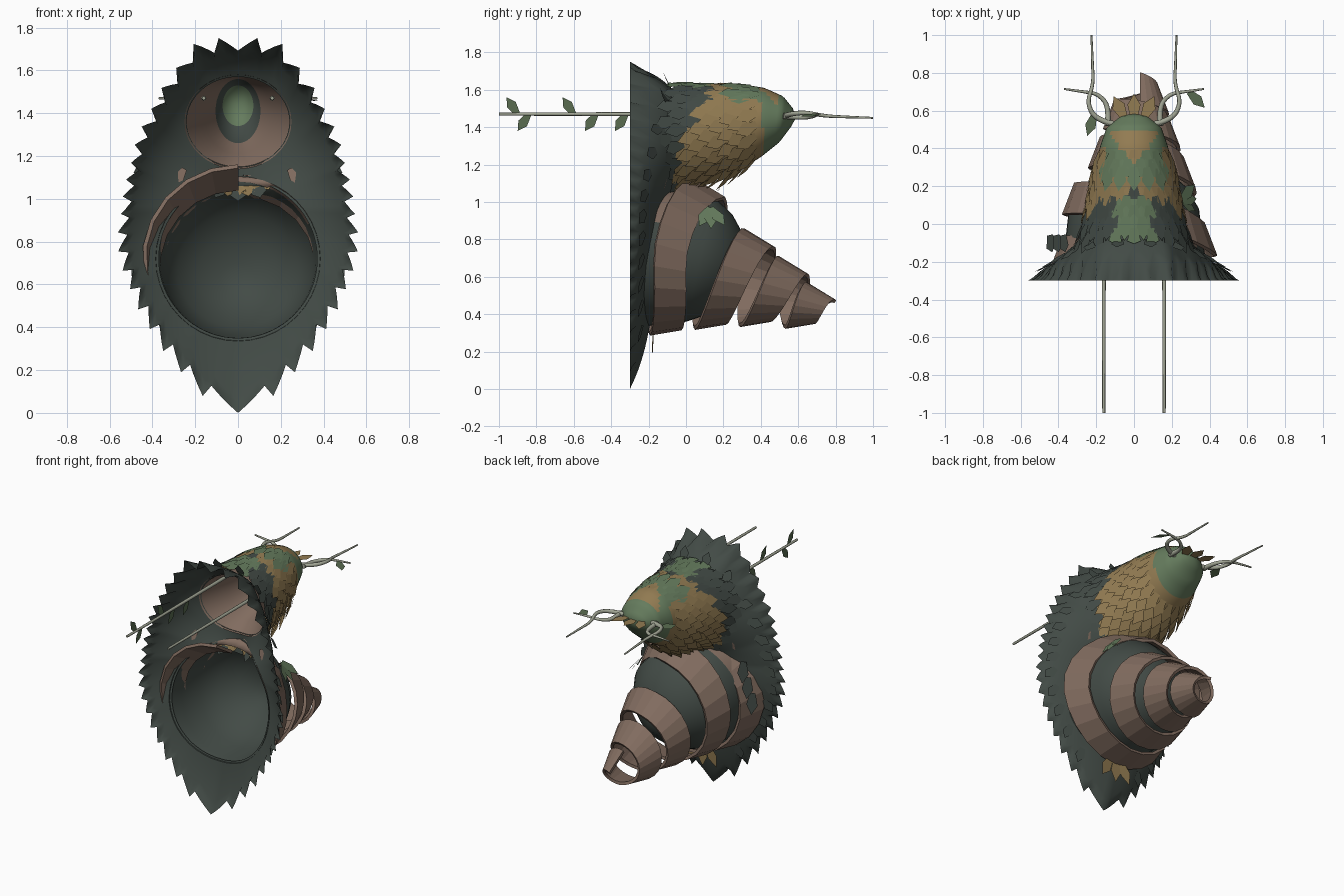
import bpy, bmesh
from math import sin, cos, pi, exp, atan2, hypot
from mathutils import Vector

cube = bpy.data.objects.get("Cube")
if cube:
    bpy.data.objects.remove(cube)


def material(name, rgb):
    m = bpy.data.materials.new(name)
    m.use_nodes = True
    m.diffuse_color = (*rgb, 1)
    m.node_tree.nodes["Principled BSDF"].inputs["Base Color"].default_value = (*rgb, 1)
    return m


MATS = [material("dark cloak", (.055, .07, .061)), material("bark brown", (.22, .15, .115)),
        material("feather tan", (.29, .2, .085)), material("moss green", (.13, .2, .11)),
        material("twig grey", (.36, .38, .3)), material("leaf green", (.1, .15, .08))]
DARK, BARK, TAN, MOSS, TWIG, LEAF = range(6)


def finish(name, bm, smooth=True):
    mesh = bpy.data.meshes.new(name)
    bmesh.ops.recalc_face_normals(bm, faces=bm.faces)
    bm.to_mesh(mesh)
    bm.free()
    for m in MATS:
        mesh.materials.append(m)
    ob = bpy.data.objects.new(name, mesh)
    bpy.context.collection.objects.link(ob)
    for p in mesh.polygons:
        p.use_smooth = smooth
    return ob


def interp(t, table):
    """Piecewise linear lookup; each row is a key followed by its values."""
    for a, b in zip(table, table[1:]):
        if t <= b[0]:
            break
    k = (t - a[0]) / (b[0] - a[0])
    return [p + (q - p) * k for p, q in zip(a[1:], b[1:])]


def ring_point(ty, tz, by, bz, w, a):
    """Point on a tilted ellipse spanning a top and a bottom point."""
    c = (cos(a) + 1) / 2
    return Vector((-sin(a) * w, by + (ty - by) * c, bz + (tz - bz) * c))


def loft(name, rings, tip, rule):
    bm = bmesh.new()
    vs = [[bm.verts.new(p) for p in r] for r in rings]
    n = len(rings[0])
    for r, s in zip(vs, vs[1:]):
        for i in range(n):
            bm.faces.new((r[i], r[(i + 1) % n], s[(i + 1) % n], s[i]))
    end = bm.verts.new(tip)
    for i in range(n):
        bm.faces.new((vs[-1][i], vs[-1][(i + 1) % n], end))
    for f in bm.faces:
        f.material_index = rule(f.calc_center_median())
    return finish(name, bm)


def feather(bm, base, along, normal, length, width, mat, lift=.0):
    """Pointed flat plate starting at base."""
    d, nrm = along.normalized(), normal.normalized()
    s = d.cross(nrm) * width / 2
    pts = [base - s * .5, base + d * length * .55 - s + nrm * lift * .6,
           base + d * length + nrm * lift, base + d * length * .55 + s + nrm * lift * .6, base + s * .5]
    bm.faces.new([bm.verts.new(p) for p in pts]).material_index = mat


# Cloak: a shallow pointed shell with toothed rim and two openings
OUTLINE = [(0, 1.74), (.2, 1.71), (.28, 1.6), (.4, 1.4), (.49, 1.15), (.53, .95), (.55, .78),
           (.49, .58), (.4, .4), (.27, .22), (.14, .08), (0, 0)]
MID = .95
POLAR = [(atan2(x, z - MID), hypot(x, z - MID)) for x, z in OUTLINE]


def cloak_y(x, z):
    phi = min(abs(atan2(x, z - MID)), pi)
    s = hypot(x, z - MID) / interp(phi, POLAR)[0]
    up, low = max(cos(phi), 0), max(-cos(phi), 0)
    return -.3 + (.2 + .13 * up * up - .04 * low) * (1 - exp(-max(0, 1 - s) / (.33 - .18 * up)))


def rest_on_cloak(p, gap):
    p.y = max(p.y, cloak_y(p.x, p.z) + gap)
    return p


HOLES = [(.72, .37, .37), (1.36, .24, .21)]


def hole_factor(p, hole):
    return hypot(p.x / hole[1], (p.z - hole[0]) / hole[2])


TEETH, STEPS, RINGS = 21, 4, 26
N = 2 * TEETH * STEPS
bm = bmesh.new()
grid = []
for k in range(RINGS):
    s, row = 1 - k / RINGS, []
    for i in range(N):
        j = i if i <= N // 2 else N - i
        phi = pi * j / (N // 2)
        reach = .06 if j > N // 2 - STEPS else .11
        saw = 1 if j == N // 2 else .94 + reach * (j % STEPS) / STEPS
        r = interp(phi, POLAR)[0] * s * (1 + (saw - 1) * max(0, 1 - 4 * (1 - s)))
        x, z = r * sin(phi) * (1 if i <= N // 2 else -1), MID + r * cos(phi)
        row.append(bm.verts.new((x, -.3 if k == 0 else cloak_y(x, z), z)))
    grid.append(row)
for r, q in zip(grid, grid[1:]):
    for i in range(N):
        face = (r[i], r[(i + 1) % N], q[(i + 1) % N], q[i])
        c = sum((v.co for v in face), Vector()) / 4
        if all(hole_factor(c, h) > 1 for h in HOLES):
            bm.faces.new(face)
bmesh.ops.delete(bm, geom=[v for v in bm.verts if not v.link_faces], context='VERTS')
# Round off the edges of the openings
rim_verts = set(grid[0])
for v in bm.verts:
    if v.is_boundary and v not in rim_verts:
        h = min(HOLES, key=lambda h: abs(hole_factor(v.co, h) - 1))
        k = hole_factor(v.co, h)
        v.co.x, v.co.z = v.co.x / k, h[0] + (v.co.z - h[0]) / k
        v.co.y = cloak_y(v.co.x, v.co.z)
finish("cloak", bm)

# A layer of feathers lying on the outside of the cloak
bm = bmesh.new()
for side in (-1, 1):
    for i in range(12):
        phi = pi * (i + .5) / 13
        r = interp(phi, POLAR)[0] * .84
        x, z = side * r * sin(phi), MID + r * cos(phi)
        out = Vector((x, 0, z - MID)).normalized()
        feather(bm, Vector((x, cloak_y(x, z), z)), out + Vector((0, -.4, -.9 if phi > .6 else 0)),
                out * .5 + Vector((0, 1, 0)), .1, .07, DARK)
for v in bm.verts:
    rest_on_cloak(v.co, .006)
finish("cloak_feathers", bm)

# Hollow belly dome opening into the cloak, with bark showing at its upper lip
SEG = 40
ANG = [2 * pi * i / SEG for i in range(SEG)]
rim = [Vector((-.385 * sin(a), 0, .72 + .385 * cos(a))) for a in ANG]
for p in rim:
    p.y = cloak_y(p.x, p.z) - .006
DOME = [(-.05, 1.08, -.15, .35, .365), (.15, 1.03, 0, .36, .345), (.25, .93, .12, .4, .28),
        (.31, .82, .22, .47, .19), (.33, .7, .3, .55, .08)]
loft("belly_dome", [rim] + [[ring_point(*d, a) for a in ANG] for d in DOME], (0, .33, .63),
     lambda c: BARK if c.z > .88 and hypot(c.x, c.z - .72) > .357 else DARK)

# Spiral bark ribbon winding down to a point
TOP = [(0, -.15, 1.1), (.75, -.13, 1.08), (1, .12, 1.07), (2, .39, .8), (3, .57, .655), (4, .72, .515)]
BOTTOM = [(0, -.2, .31), (.5, -.11, .31), (1.5, .13, .34), (2.5, .37, .355), (3.5, .61, .345), (4, .67, .35)]
bm = bmesh.new()
TURN = 22
prev = None
for i in range(4 * TURN + 1):
    t = i / TURN
    a = 2 * pi * t
    (ty, tz), (by, bz) = interp(t, TOP), interp(t, BOTTOM)
    c = ring_point(ty, tz, by, bz, (tz - bz) / 2 + .015, a) + Vector((.008 * t, 0, 0))
    radial = Vector((-sin(a), 0, cos(a)))
    half = (Vector((0, .9, -.2)) - radial * .35) * (.095 - .002 * t)
    cur = [bm.verts.new(c - half), bm.verts.new(c + half)]
    if prev:
        bm.faces.new((prev[0], cur[0], cur[1], prev[1])).material_index = BARK
    prev = cur
spiral = finish("bark_spiral", bm, False)
thick = spiral.modifiers.new("Thickness", 'SOLIDIFY')
thick.thickness, thick.offset = .02, 0

# Neck and head
NECK = [(0, -.06, 1.64, -.2, 1.04, .3), (.2, .1, 1.635, .04, 1.09, .25), (.5, .3, 1.63, .25, 1.15, .21),
        (.7, .42, 1.61, .4, 1.24, .18), (.85, .52, 1.565, .5, 1.32, .145), (1, .572, 1.5, .56, 1.4, .075)]


def neck_point(v, a):
    return ring_point(*interp(v, NECK), a)


def plumage(c):
    if .32 < c.y < .5 and c.z > 1.5 and abs(c.x) < .03 + .6 * (c.y - .32):
        return TAN
    if c.y > .41 or (c.y > .24 and c.z > 1.54):
        return MOSS
    if c.y < .14 and c.z > 1.55 and abs(c.x) < .1:
        return MOSS
    return DARK if c.y < -.14 + .55 * (c.z - 1.1) else TAN


loft("head", [[rest_on_cloak(neck_point(k / 32, a), .003) for a in ANG] for k in range(33)],
     (0, .588, 1.45), plumage)

# Overlapping neck feathers sweeping backwards
bm = bmesh.new()
for k in range(9):
    v = .05 + k * .075
    for i in range(20):
        a = 2 * pi * (i + .5 * (k % 2)) / 20
        p, q = neck_point(v, a), neck_point(v + .04, a)
        nrm = (neck_point(v, a + .05) - neck_point(v, a - .05)).cross(q - p)
        if nrm.dot(p - Vector((0, p.y, 1.37))) < 0:
            nrm = -nrm
        nrm.normalize()
        feather(bm, p + nrm * .004, p - q + Vector((0, 0, -.006)), nrm, .13, .075,
                plumage(p - Vector((0, .05, 0))), .018)
for v in bm.verts:
    rest_on_cloak(v.co, .008)
# Beak tuft and the tail feathers under the belly
for x in (-.5, 0, .5):
    feather(bm, Vector((x * .1, .56, 1.47)), Vector((x, 1, 0)), Vector((0, 0, 1)), .13, .07, TAN)
    feather(bm, Vector((x * .08, cloak_y(0, .32) + .02, .32)), Vector((x, -.15, -1)),
            Vector((0, 1, -.2)), .16, .08, TAN, .02)
finish("neck_feathers", bm, False)

# Bark scraps inside the cloak and dark tatters over the first spiral turn
bm = bmesh.new()
for x in (-.25, .24):
    z = 1.14
    feather(bm, Vector((x, cloak_y(x, z) - .012, z)), Vector((x, -.15, -.4)), Vector((0, -1, 0)), .09, .05, BARK)
for z in (1.0, .9, .8):
    x = -.425 + (z - .8) * .35
    feather(bm, Vector((x, -.13, z)), Vector((-.1, .35, -.7)), Vector((-1, .3, .3)), .14, .09, DARK, .02)
finish("tatters", bm, False)

# Layered lining seen through the neck opening
collar = [Vector((-.25 * sin(a), 0, 1.36 + .22 * cos(a))) for a in ANG]
for p in collar:
    p.y = cloak_y(p.x, p.z) - .006
LINING = [(.15, 1.57, .1, 1.21, .16), (.3, 1.56, .3, 1.26, .105), (.38, 1.53, .38, 1.34, .072)]
loft("neck_lining", [collar] + [[ring_point(*d, a) for a in ANG] for d in LINING], (0, .45, 1.44),
     lambda c: BARK if c.y < .27 else DARK if c.y < .36 else MOSS)


def twig(name, pts, r0, r1):
    cu = bpy.data.curves.new(name, 'CURVE')
    cu.dimensions, cu.bevel_depth, cu.bevel_resolution = '3D', 1, 2
    cu.use_fill_caps = True
    sp = cu.splines.new('NURBS')
    sp.points.add(len(pts) - 1)
    sp.use_endpoint_u, sp.order_u = True, 3
    for i, p in enumerate(pts):
        sp.points[i].co = (*p, 1)
        sp.points[i].radius = r0 + (r1 - r0) * i / (len(pts) - 1)
    cu.materials.append(MATS[TWIG])
    bpy.context.collection.objects.link(bpy.data.objects.new(name, cu))


# Twisted antlers and straight rods, one of each per side
for side, label in ((1, "left"), (-1, "right")):
    twig(label + "_antler_long", [(side * x, y, z) for x, y, z in (
        (.11, .53, 1.46), (.2, .55, 1.47), (.25, .64, 1.48), (.215, .74, 1.46), (.22, .85, 1.455), (.225, 1, 1.45))],
        .016, .005)
    twig(label + "_antler_curl", [(side * x, y, z) for x, y, z in (
        (.14, .52, 1.46), (.13, .62, 1.45), (.19, .69, 1.46), (.27, .7, 1.47), (.37, .715, 1.47))], .016, .005)
    twig(label + "_rod", [(side * .16, .1, 1.47), (side * .16, -.5, 1.47), (side * .16, -1, 1.47)], .012, .008)

# Leaves on the rod, antlers and belly
bm = bmesh.new()
for y, up in ((-.9, 1), (-.84, -1), (-.6, 1), (-.48, -1), (-.32, -1)):
    feather(bm, Vector((-.16, y, 1.47)), Vector((0, -.06, up * .09)), Vector((1, 0, 0)), .108, .055, LEAF)
feather(bm, Vector((.29, .7, 1.47)), Vector((.7, -.7, -.1)), Vector((.3, 0, 1)), .12, .06, LEAF)
feather(bm, Vector((-.21, .58, 1.47)), Vector((-.3, -.9, -.1)), Vector((-.3, 0, 1)), .12, .06, LEAF)
for dy in (-.5, 0, .6):
    feather(bm, Vector((.25, .13, .97)), Vector((.45, dy, -.85)), Vector((.8, .2, .5)), .14, .07, MOSS, .02)
finish("leaves", bm, False)
